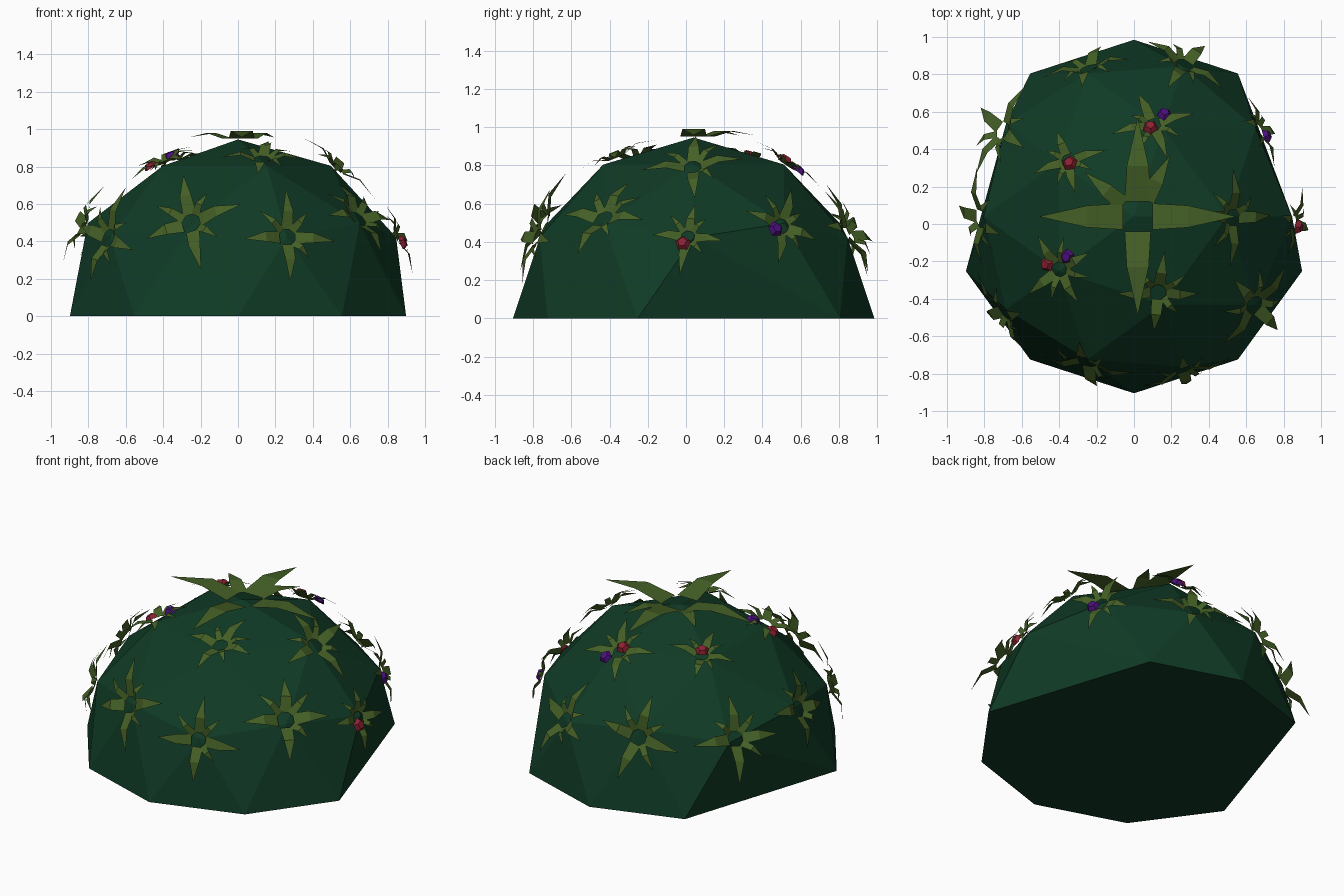
import bpy, bmesh, math, random
from mathutils import Vector, Matrix
from mathutils.bvhtree import BVHTree

random.seed(4)
if "Cube" in bpy.data.objects:
    bpy.data.objects.remove(bpy.data.objects["Cube"])


def material(name, rgb):
    m = bpy.data.materials.new(name)
    m.use_nodes = True
    m.diffuse_color = (*rgb, 1)
    m.node_tree.nodes["Principled BSDF"].inputs["Base Color"].default_value = (*rgb, 1)
    return m


DARK_GREEN = material("dark green", (0.005, 0.043, 0.019))
LEAF_GREEN = material("leaf green", (0.058, 0.115, 0.019))
RED = material("berry red", (0.25, 0.015, 0.031))
PURPLE = material("berry purple", (0.07, 0.005, 0.2))


def finish(bm, name, mat):
    mesh = bpy.data.meshes.new(name)
    bm.to_mesh(mesh)
    bm.free()
    mesh.materials.append(mat)
    obj = bpy.data.objects.new(name, mesh)
    bpy.context.collection.objects.link(obj)
    return obj


# Bush body: upper half of a faceted ball, flattened on both flanks
R = 0.945
CENTRE = Vector((0, 0.04, 0))
ball = bmesh.new()
bmesh.ops.create_icosphere(ball, subdivisions=2, radius=R)
body = bmesh.new()
for v in ball.verts:
    flank = abs(v.co.z) < 0.01 and abs(v.co.x) > 0.8 and v.co.y > 0.1
    if v.co.z > -0.01 and not flank:
        body.verts.new(v.co + CENTRE)
ball.free()
bmesh.ops.convex_hull(body, input=body.verts[:])
bmesh.ops.recalc_face_normals(body, faces=body.faces[:])
surface = BVHTree.FromBMesh(body)
finish(body, "bush_body", DARK_GREEN)


def surface_frame(point, lift):
    """Frame on the body with z pointing outward and y pointing uphill."""
    point = Vector(point)
    hit, face_normal, _, _ = surface.find_nearest(point)
    normal = ((hit - CENTRE).normalized() + face_normal).normalized()
    side = Vector((0, 0, 1)).cross(normal)
    side = side.normalized() if side.length > 0.1 else Vector((1, 0, 0))
    up = normal.cross(side)
    rot = Matrix((side, up, normal)).transposed().to_4x4()
    return Matrix.Translation(hit + normal * lift) @ rot


def add_leaf(bm, frame, angle, inner, length, width, rise):
    """Folded leaf: wide base, raised middle and a drooping point."""
    mid = inner + (length - inner) * 0.42
    turn = frame @ Matrix.Rotation(angle, 4, "Z")
    a, b, c, d, tip = [bm.verts.new(turn @ Vector(p)) for p in (
        (inner, -width * 0.5, 0), (inner, width * 0.5, 0),
        (mid, width * 0.42, rise), (mid, -width * 0.42, rise),
        (length, 0, rise * 0.2))]
    bm.faces.new((a, d, c, b))
    bm.faces.new((d, tip, c))


# Crown: four broad leaves and two smaller ones on the top
crown = bmesh.new()
crown_frame = Matrix.Translation((0.02, 0.04, 0.95))
for k in range(4):
    add_leaf(crown, crown_frame, k * math.pi / 2, 0.08, 0.53, 0.14, 0.04)
for degrees in (62, 140):
    add_leaf(crown, crown_frame, math.radians(degrees), 0.1, 0.37, 0.09, 0.03)
finish(crown, "crown_leaves", LEAF_GREEN)

# Leaf clusters: position, then size
CLUSTERS = [
    ((-0.7, -0.48, 0.42), 0.27), ((-0.25, -0.75, 0.5), 0.28),
    ((0.26, -0.77, 0.42), 0.25), ((0.13, -0.36, 0.83), 0.24),
    ((0.64, -0.43, 0.52), 0.28), ((0.54, 0.03, 0.8), 0.25),
    ((0.87, 0.0, 0.43), 0.2), ((0.7, 0.51, 0.48), 0.22),
    ((0.27, 0.85, 0.44), 0.26), ((-0.24, 0.82, 0.45), 0.26),
    ((-0.71, 0.5, 0.45), 0.26), ((-0.82, 0.03, 0.48), 0.27),
    ((0.1, 0.53, 0.8), 0.22), ((-0.35, 0.34, 0.83), 0.2),
    ((-0.4, -0.24, 0.83), 0.22),
]
for place, size in CLUSTERS:
    bm = bmesh.new()
    frame = surface_frame(place, 0.015)
    spin = random.uniform(-0.35, 0.35)
    for k in range(8):
        broad = k % 2 == 0
        if k == 5:
            continue
        angle = spin + k * math.pi / 4 + random.uniform(-0.1, 0.1)
        length = size * (random.uniform(0.9, 1.08) if broad else random.uniform(0.6, 0.85))
        add_leaf(bm, frame, angle, size * 0.17, length,
                 size * (0.27 if broad else 0.17), size * 0.13)
    finish(bm, "leaf_cluster", LEAF_GREEN)

# Berries: small five-sided buttons
BERRIES = [
    ("red_berry", RED, ((0.08, 0.53, 0.84), (-0.34, 0.33, 0.86),
                        (-0.47, -0.21, 0.8), (0.9, -0.03, 0.4))),
    ("purple_berry", PURPLE, ((0.16, 0.59, 0.77), (-0.35, -0.17, 0.84),
                              (0.74, 0.48, 0.46))),
]
for name, mat, places in BERRIES:
    for place in places:
        bm = bmesh.new()
        bmesh.ops.create_cone(bm, cap_ends=True, segments=5, radius1=0.043,
                              radius2=0.025, depth=0.025,
                              matrix=surface_frame(place, 0.045))
        finish(bm, name, mat)
